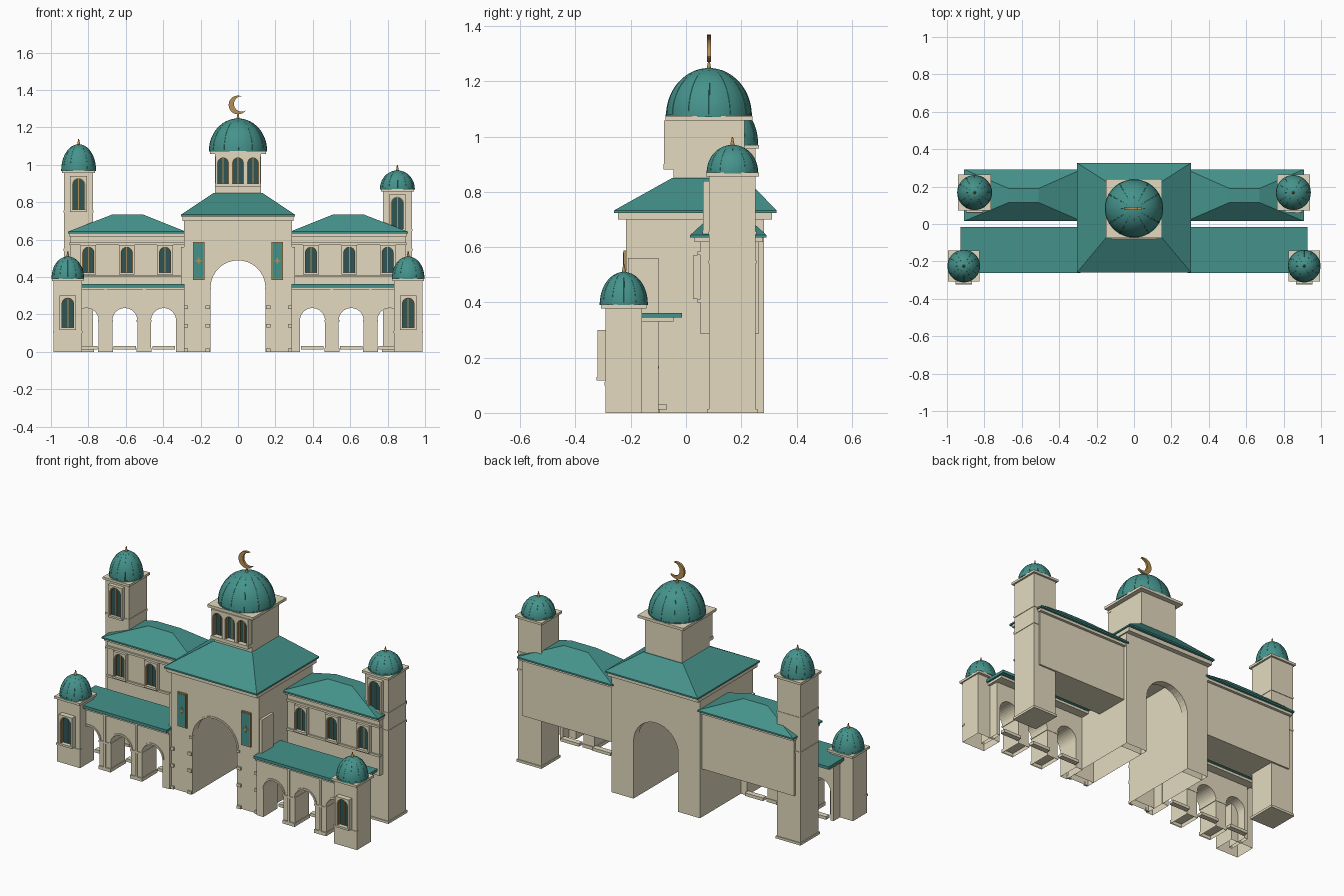
import bpy, bmesh
from math import sin, cos, pi, radians, atan2, hypot

default_cube = bpy.data.objects.get("Cube")
if default_cube:
    bpy.data.objects.remove(default_cube)


def material(name, colour):
    mat = bpy.data.materials.new(name)
    mat.use_nodes = True
    mat.diffuse_color = (*colour, 1)
    mat.node_tree.nodes["Principled BSDF"].inputs["Base Color"].default_value = (*colour, 1)
    return mat


STONE = material("sandstone", (0.77, 0.7, 0.52))
TEAL = material("teal_roof", (0.06, 0.29, 0.26))
GLASS = material("dark_glass", (0.03, 0.09, 0.09))
GOLD = material("gold", (0.47, 0.28, 0.09))


def finish(name, bm, mat, smooth=False):
    bmesh.ops.recalc_face_normals(bm, faces=bm.faces[:])
    mesh = bpy.data.meshes.new(name)
    bm.to_mesh(mesh)
    bm.free()
    mesh.materials.append(mat)
    for poly in mesh.polygons:
        poly.use_smooth = smooth
    obj = bpy.data.objects.new(name, mesh)
    bpy.context.collection.objects.link(obj)
    return obj


def open_foot(obj):
    """Remove the faces lying on the ground, leaving a hollow shell."""
    bm = bmesh.new()
    bm.from_mesh(obj.data)
    foot = [f for f in bm.faces if all(v.co.z < 0.001 for v in f.verts)]
    bmesh.ops.delete(bm, geom=foot, context='FACES')
    bm.to_mesh(obj.data)
    bm.free()


def frustum(name, base, z0, top, z1, mat):
    """Four-sided solid; base and top are (x0, x1, y0, y1)."""
    bm = bmesh.new()
    rings = []
    for (x0, x1, y0, y1), z in ((base, z0), (top, z1)):
        rings.append([bm.verts.new((x, y, z)) for x, y in ((x0, y0), (x1, y0), (x1, y1), (x0, y1))])
    low, high = rings
    bm.faces.new(low)
    bm.faces.new(high)
    for i in range(4):
        j = (i + 1) % 4
        bm.faces.new((low[i], low[j], high[j], high[i]))
    return finish(name, bm, mat)


def box(name, x0, x1, y0, y1, z0, z1, mat=STONE):
    area = (min(x0, x1), max(x0, x1), y0, y1)
    return frustum(name, area, z0, area, z1, mat)


def block(name, cx, cy, hx, hy, z0, z1, mat=STONE):
    return box(name, cx - hx, cx + hx, cy - hy, cy + hy, z0, z1, mat)


def prism(name, points, y0, y1, mat):
    """Extrude an x-z outline along y."""
    bm = bmesh.new()
    face = bm.faces.new([bm.verts.new((x, y0, z)) for x, z in points])
    for v in bmesh.ops.extrude_face_region(bm, geom=[face])["geom"]:
        if isinstance(v, bmesh.types.BMVert):
            v.co.y = y1
    return finish(name, bm, mat)


def arc(cx, cz, r, start=180, end=0, steps=16):
    angles = [radians(start + (end - start) * i / steps) for i in range(steps + 1)]
    return [(cx + r * cos(a), cz + r * sin(a)) for a in angles]


def arched_wall(name, x0, x1, z0, z1, y0, y1, centres, r, spring):
    """Wall with round-headed openings rising from its foot."""
    pts = [(x0, z0)]
    for c in sorted(centres):
        pts += [(c - r, z0)] + arc(c, spring, r) + [(c + r, z0)]
    pts += [(x1, z0), (x1, z1), (x0, z1)]
    return prism(name, pts, y0, y1, STONE)


def arch_band(name, cx, spring, r, width, y0, y1, mat=STONE, foot=None):
    outer, inner = arc(cx, spring, r + width), arc(cx, spring, r, 0, 180)
    if foot is not None:
        outer = [(cx - r - width, foot)] + outer + [(cx + r + width, foot)]
        inner = [(cx + r, foot)] + inner + [(cx - r, foot)]
    return prism(name, outer + inner, y0, y1, mat)


def window(name, cx, wall_y, z0, z1, half=0.042, depth=0.025):
    r = half * 0.78
    spring = z1 - 0.01 - r
    front = wall_y - depth
    arched_wall(name + "_surround", cx - half, cx + half, z0, z1, front, wall_y, [cx], r, spring)
    prism(name + "_glass", [(cx - r, z0)] + arc(cx, spring, r) + [(cx + r, z0)],
          wall_y - 0.008, wall_y, GLASS)
    arch_band(name + "_trim", cx, spring, r - 0.004, 0.004, front + 0.008, wall_y, GOLD, z0)
    block(name + "_mullion", cx, wall_y - 0.008, 0.0025, 0.004, z0, spring + r, GOLD)
    block(name + "_sill", cx, wall_y - depth / 2, half, depth / 2 + 0.002, z0 - 0.012, z0)


def dome(name, cx, cy, r, z0, z1, gores=12, rows=14):
    """Dome with narrow raised ribs between its gores."""
    steps = [(0, 1.01), (0.04, 1.01), (0.05, 1), (0.28, 1), (0.52, 1), (0.76, 1), (0.99, 1)]
    columns = [((g + f) * 2 * pi / gores, k * r) for g in range(gores) for f, k in steps]
    bm = bmesh.new()
    rings = []
    for k in range(rows):
        t = k / rows * pi / 2
        rings.append([bm.verts.new((cx + rad * cos(t) * cos(a), cy + rad * cos(t) * sin(a),
                                    z0 + (z1 - z0) * sin(t))) for a, rad in columns])
    tip = bm.verts.new((cx, cy, z1))
    bm.faces.new(rings[0])
    for i in range(len(columns)):
        j = (i + 1) % len(columns)
        for a, b in zip(rings, rings[1:]):
            bm.faces.new((a[i], a[j], b[j], b[i]))
        bm.faces.new((rings[-1][i], rings[-1][j], tip))
    finish(name, bm, TEAL, True).data.set_sharp_from_angle(angle=radians(30))
    # rim at the foot of the dome
    rim = bmesh.new()
    bmesh.ops.create_cone(rim, cap_ends=True, segments=48, radius1=r * 1.015, radius2=r * 1.015, depth=0.01)
    bmesh.ops.translate(rim, verts=rim.verts[:], vec=(cx, cy, z0))
    finish(name + "_rim", rim, TEAL)


def finial(name, cx, cy, z, height=0.04):
    bm = bmesh.new()
    bmesh.ops.create_cone(bm, cap_ends=True, segments=12, radius1=0.009, radius2=0.002, depth=height)
    bmesh.ops.translate(bm, verts=bm.verts[:], vec=(cx, cy, z + height / 2 - 0.005))
    finish(name, bm, GOLD)


# Gatehouse: arched front and back walls with a square passage between
for name, y0, y1 in (("front", -0.217, -0.17), ("back", 0.236, 0.283)):
    open_foot(arched_wall("gate_wall_" + name, -0.29, 0.29, 0, 0.7, y0, y1, [0], 0.147, 0.342))
passage = [(-0.29, 0), (-0.147, 0), (-0.147, 0.6), (0.147, 0.6), (0.147, 0), (0.29, 0), (0.29, 0.7), (-0.29, 0.7)]
open_foot(prism("gate_passage", passage, -0.17, 0.236, STONE))
arch_band("gate_arch", 0, 0.342, 0.147, 0.01, -0.22, -0.21)
box("gate_cornice", -0.298, 0.298, -0.246, 0.312, 0.7, 0.728)
eave = (-0.305, 0.305, -0.26, 0.327)
frustum("gate_eave", eave, 0.724, eave, 0.733, TEAL)
frustum("gate_roof", eave, 0.733, (-0.13, 0.13, -0.05, 0.215), 0.85, TEAL)

# Drum, main dome and crescent
DY = 0.083
block("drum", 0, DY, 0.122, 0.128, 0.82, 1.06)
block("drum_cap", 0, DY, 0.15, 0.157, 1.058, 1.074)
box("drum_window_sill", -0.122, 0.122, -0.082, -0.04, 0.88, 0.9)
box("drum_window_head", -0.122, 0.122, -0.08, -0.04, 1.045, 1.058)
for i, x in enumerate((-0.08, 0, 0.08)):
    window("drum_window_%d" % i, x, DY - 0.128, 0.9, 1.05, 0.04, 0.034)
dome("main_dome", 0, DY, 0.154, 1.075, 1.248)
finial("crescent_stem", 0, DY, 1.245, 0.04)
R, TILT, GAP, SHIFT = 0.05, 15, 52, 0.02
tip_x, tip_z = R * cos(radians(GAP)) - SHIFT, R * sin(radians(GAP))
inner_a = atan2(tip_z, tip_x) * 180 / pi
crescent = arc(0, 1.32, R, TILT + GAP, TILT + 360 - GAP, 28)
crescent += arc(SHIFT * cos(radians(TILT)), 1.32 + SHIFT * sin(radians(TILT)),
                hypot(tip_x, tip_z), TILT + 360 - inner_a, TILT + inner_a, 20)[1:-1]
prism("crescent", crescent, DY - 0.007, DY + 0.007, GOLD)

for side, s in (("left", 1), ("right", -1)):
    # Gate banners, imposts, quoins and side buttress
    bx = 0.21 * s
    block("banner_frame_" + side, bx, -0.22, 0.031, 0.006, 0.385, 0.588, GOLD)
    block("banner_" + side, bx, -0.225, 0.025, 0.003, 0.392, 0.581, TEAL)
    star = [p for k in range(8) for p in arc(bx, 0.487, (0.02, 0.008)[k % 2], k * 45, k * 45, 1)[:1]]
    prism("banner_star_" + side, star, -0.231, -0.226, GOLD)
    block("gate_impost_" + side, 0.154 * s, -0.215, 0.01, 0.01, 0.332, 0.345)
    for k, z in enumerate((0, 0.13, 0.23)):
        for x in (0.162, 0.278):
            block("gate_quoin_%s_%d" % (side, k), x * s, -0.22, 0.012, 0.006, z, z + 0.018)
    box("gate_buttress_" + side, 0.28 * s, 0.305 * s, -0.21, -0.1, 0.34, 0.56)

    # Raised wing with hipped roof
    box("wing_" + side, 0.285 * s, 0.895 * s, 0.052, 0.262, 0.285, 0.635)
    box("wing_sill_band_" + side, 0.285 * s, 0.9 * s, 0.042, 0.06, 0.4, 0.412)
    box("wing_head_band_" + side, 0.285 * s, 0.9 * s, 0.042, 0.06, 0.572, 0.584)
    box("wing_cornice_" + side, 0.285 * s, 0.902 * s, 0.03, 0.278, 0.618, 0.638)
    eave = sorted((0.28 * s, 0.908 * s)) + [0.015, 0.292]
    ridge = sorted((0.51 * s, 0.67 * s)) + [0.115, 0.19]
    frustum("wing_eave_" + side, eave, 0.634, eave, 0.643, TEAL)
    frustum("wing_roof_" + side, eave, 0.643, ridge, 0.735, TEAL)
    for i, x in enumerate((0.39, 0.595, 0.8)):
        window("wing_window_%s_%d" % (side, i), x * s, 0.052, 0.425, 0.572)

    # Arcade with flat roof, pier bases, capitals and benches
    arches = [0.398 * s, 0.605 * s, 0.812 * s]
    ends = sorted((0.285 * s, 0.9 * s))
    open_foot(arched_wall("arcade_" + side, *ends, 0, 0.345, -0.235, -0.1, arches, 0.067, 0.167))
    box("arcade_cornice_" + side, 0.285 * s, 0.915 * s, -0.247, -0.045, 0.33, 0.347)
    box("arcade_roof_" + side, 0.285 * s, 0.927 * s, -0.262, -0.015, 0.345, 0.362, TEAL)
    for i, x in enumerate(arches):
        arch_band("arcade_arch_%s_%d" % (side, i), x, 0.167, 0.067, 0.01, -0.24, -0.23)
        block("bench_%s_%d" % (side, i), x, -0.085, 0.06, 0.016, 0.012, 0.03)
    for i, x in enumerate((0.5015, 0.7085)):
        open_foot(block("pier_base_%s_%d" % (side, i), x * s, -0.169, 0.04, 0.073, 0, 0.02))
        block("pier_capital_%s_%d" % (side, i), x * s, -0.169, 0.04, 0.071, 0.16, 0.17)
        block("pier_pilaster_%s_%d" % (side, i), x * s, -0.238, 0.006, 0.005, 0.02, 0.335)

    # Front corner turret
    tx, ty = 0.91 * s, -0.225
    open_foot(block("front_turret_" + side, tx, ty, 0.076, 0.066, 0, 0.38))
    block("front_turret_band_" + side, tx, ty - 0.06, 0.079, 0.01, 0.1, 0.112)
    block("front_turret_cap_" + side, tx, ty, 0.084, 0.082, 0.378, 0.392)
    window("front_turret_window_" + side, tx, ty - 0.066, 0.13, 0.3, 0.044, 0.03)
    dome("front_turret_dome_" + side, tx, ty, 0.086, 0.395, 0.51)
    finial("front_turret_finial_" + side, tx, ty, 0.508, 0.035)

    # Rear tower, taller on one side
    top, peak = (0.86, 0.97) if s > 0 else (0.96, 1.11)
    tx, ty = 0.852 * s, 0.168
    block("rear_tower_" + side, tx, ty, 0.077, 0.084, 0, top)
    block("rear_tower_plinth_" + side, tx, ty, 0.082, 0.09, 0, 0.014)
    for z in (0.54, top - 0.215):
        block("rear_tower_band_" + side, tx, ty, 0.08, 0.087, z, z + 0.012)
    block("rear_tower_cap_" + side, tx, ty, 0.088, 0.096, top - 0.004, top + 0.01)
    window("rear_tower_window_" + side, tx, ty - 0.084, top - 0.2, top - 0.02, 0.046, 0.022)
    dome("rear_tower_dome_" + side, tx, ty, 0.092, top + 0.012, peak)
    finial("rear_tower_finial_" + side, tx, ty, peak - 0.002, 0.036)
